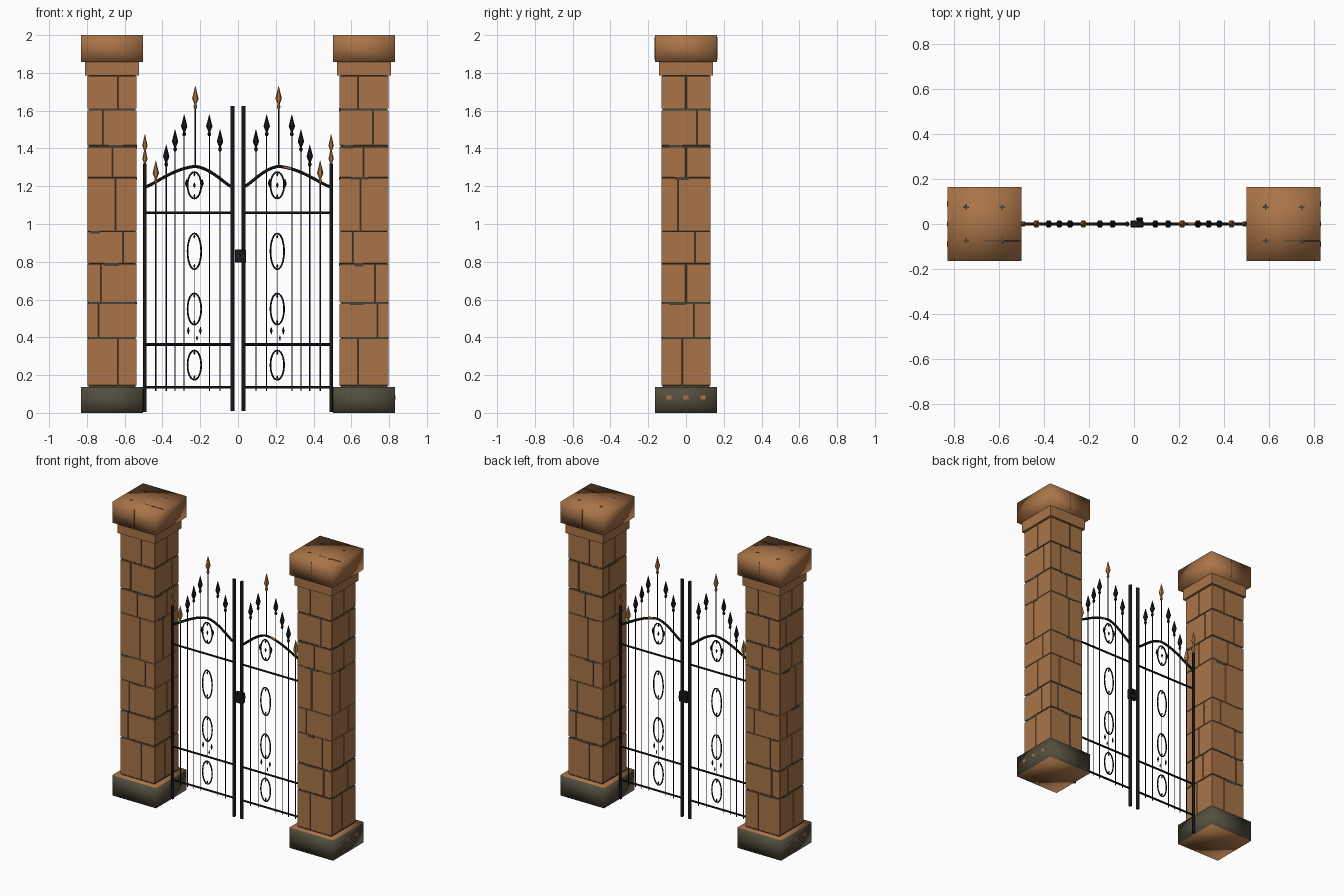
import bpy, bmesh, math, random
from mathutils import Matrix, Vector

random.seed(4)
if "Cube" in bpy.data.objects:
    bpy.data.objects.remove(bpy.data.objects["Cube"])


def material(name, rgb):
    m = bpy.data.materials.new(name)
    m.use_nodes = True
    m.diffuse_color = (*rgb, 1)
    m.node_tree.nodes["Principled BSDF"].inputs["Base Color"].default_value = (*rgb, 1)
    return m


SANDSTONE = material("sandstone", (0.40, 0.175, 0.065))
PLINTH = material("dark plinth stone", (0.085, 0.075, 0.047))
MORTAR = material("mortar", (0.06, 0.055, 0.038))
IRON = material("black iron", (0.01, 0.01, 0.011))
COPPER = material("aged copper", (0.44, 0.19, 0.055))


def finish(bm, name, mats, smooth_angle=0):
    bmesh.ops.recalc_face_normals(bm, faces=bm.faces)
    mesh = bpy.data.meshes.new(name)
    bm.to_mesh(mesh)
    bm.free()
    obj = bpy.data.objects.new(name, mesh)
    bpy.context.collection.objects.link(obj)
    for m in mats:
        mesh.materials.append(m)
    if smooth_angle:
        bpy.ops.object.select_all(action="DESELECT")
        obj.select_set(True)
        bpy.context.view_layer.objects.active = obj
        bpy.ops.object.shade_smooth_by_angle(angle=math.radians(smooth_angle))
    return obj


def box(bm, low, high):
    low, high = Vector(low), Vector(high)
    mat = Matrix.Translation((low + high) / 2) @ Matrix.Diagonal((*(high - low), 1))
    bmesh.ops.create_cube(bm, size=1, matrix=mat)


def slab(bm, x, half, z0, z1):
    box(bm, (x - half, -half, z0), (x + half, half, z1))


def quarter_faces(bm):
    """Split every face in four so that soft shading rounds the stone."""
    bmesh.ops.subdivide_edges(bm, edges=bm.edges[:], cuts=1, use_grid_fill=True)


def bevel(obj, width):
    mod = obj.modifiers.new("worn edges", "BEVEL")
    mod.width = width
    mod.segments = 1


def lathe(bm, x, profile, sides=8):
    """Turned piece about a vertical axis; profile is (radius, height)."""
    rings = []
    for r, z in profile:
        rings.append([bm.verts.new((x + r * math.cos(math.tau * i / sides),
                                    r * math.sin(math.tau * i / sides), z)) for i in range(sides)])
    for a, b in zip(rings, rings[1:]):
        for i in range(sides):
            j = (i + 1) % sides
            bm.faces.new((a[i], a[j], b[j], b[i]))
    bm.faces.new(rings[0])
    bm.faces.new(rings[-1])


def tube(bm, points, radius, closed=False, sides=6):
    """Round bar swept along (x, z) points in the plane of the gate."""
    n, rings = len(points), []
    for k, (x, z) in enumerate(points):
        prev = points[k - 1] if closed or k else points[0]
        nxt = points[(k + 1) % n] if closed or k < n - 1 else points[-1]
        side = Vector((prev[1] - nxt[1], 0, nxt[0] - prev[0])).normalized()
        ring = []
        for i in range(sides):
            a = math.tau * i / sides
            p = Vector((x, 0, z)) + radius * (side * math.cos(a) + Vector((0, math.sin(a), 0)))
            ring.append(bm.verts.new(p))
        rings.append(ring)
    for k in range(n if closed else n - 1):
        a, b = rings[k], rings[(k + 1) % n]
        for i in range(sides):
            j = (i + 1) % sides
            bm.faces.new((a[i], a[j], b[j], b[i]))
    if not closed:
        bm.faces.new(rings[0])
        bm.faces.new(rings[-1])


def oval(bm, x, z, w, h, radius):
    pts = [(x + w * math.cos(math.tau * i / 24), z + h * math.sin(math.tau * i / 24)) for i in range(24)]
    tube(bm, pts, radius, closed=True)


def bead(bm, x, z, r, h):
    lathe(bm, x, [(r * 0.2, z - h), (r, z), (r * 0.2, z + h)], 6)


def spear(bm, x, tip, length, r):
    base = tip - length
    lathe(bm, x, [(r * 0.35, base), (r * 0.6, base + length * 0.1), (r * 0.3, base + length * 0.2),
                  (r, base + length * 0.45), (0.001, tip)], 6)


# Stone pillars
COURSES = [0.145, 0.40, 0.585, 0.79, 0.96, 1.245, 1.415, 1.61, 1.785]
SEAMS_X = [0.03, -0.07, -0.06, 0.06, 0.02, 0.0, -0.05, 0.03]
SEAMS_Y = [-0.02, 0.04, 0.0, 0.05, -0.04, 0.0, 0.06, 0.0]
WIDE_JOINTS = (0.40, 0.585, 1.415, 1.61)
HALF, GAP = 0.13, 0.0025


def pillar(side, sign):
    cx = 0.667 * sign

    bm = bmesh.new()
    slab(bm, cx, 0.165, 0, 0.138)
    quarter_faces(bm)
    bm.normal_update()
    for f in bm.faces:
        f.material_index = 1 if abs(f.normal.z) > 0.5 else 0
    finish(bm, side + "_pillar_plinth", [PLINTH, SANDSTONE], 180)

    bm = bmesh.new()
    slab(bm, cx, HALF - 0.005, 0.13, 1.8)
    # Ragged mortar smeared over some of the joints
    for z in COURSES[1:-1]:
        for face in range(4):
            if random.random() < 0.55:
                a = random.uniform(-0.12, 0.03)
                b = a + random.uniform(0.04, 0.09)
                low, high = z - random.uniform(0.008, 0.016), z + 0.003
                s = (HALF + 0.001) * (1 if face < 2 else -1)
                ends = sorted((s, s * 0.9))
                if face % 2:
                    box(bm, (cx + a, ends[0], low), (cx + b, ends[1], high))
                else:
                    box(bm, (cx + ends[0], a, low), (cx + ends[1], b, high))
    finish(bm, side + "_pillar_mortar", [MORTAR])

    # Four blocks in each course
    bm = bmesh.new()
    for z0, z1, sx, sy in zip(COURSES, COURSES[1:], SEAMS_X, SEAMS_Y):
        sx *= -sign
        top = z1 - (0.008 if z1 in WIDE_JOINTS else 0.002)
        for x0, x1 in ((-HALF, sx - GAP), (sx + GAP, HALF)):
            for y0, y1 in ((-HALF, sy - GAP), (sy + GAP, HALF)):
                box(bm, (cx + x0, y0, z0 + 0.001), (cx + x1, y1, top))
    bevel(finish(bm, side + "_pillar_blocks", [SANDSTONE]), 0.0015)

    bm = bmesh.new()
    slab(bm, cx, 0.142, 1.785, 1.862)
    finish(bm, side + "_pillar_neck", [SANDSTONE])
    bm = bmesh.new()
    slab(bm, cx, 0.165, 1.858, 2.0)
    quarter_faces(bm)
    finish(bm, side + "_pillar_cap", [SANDSTONE], 180)

    # Thin cracks on the cap and worn spots on the plinth
    bm = bmesh.new()
    for dx in (-0.08, 0.08):
        for y in (-0.075, 0.075):
            box(bm, (cx + dx - 0.012, y - 0.003, 1.998), (cx + dx + 0.012, y + 0.003, 2.0005))
            box(bm, (cx + dx - 0.003, y - 0.012, 1.998), (cx + dx + 0.003, y + 0.012, 2.0005))
    box(bm, (cx, -0.077, 1.998), (cx + 0.16, -0.073, 2.0004))
    for y in (-1, 1):
        box(bm, (cx - 0.001, y * 0.165 - 0.0005, 1.87), (cx + 0.001, y * 0.165 + 0.0005, 1.99))
    finish(bm, side + "_cap_cracks", [MORTAR])
    bm = bmesh.new()
    for y in (-0.09, 0, 0.09):
        x = cx + sign * 0.165
        box(bm, (x - 0.0005, y - 0.012, 0.07), (x + 0.0005, y + 0.012, 0.092))
    finish(bm, side + "_plinth_spots", [SANDSTONE])


# Wrought iron gates
def gate(side, sign, mid, ring_x):
    inner, outer = 0.03, 0.493

    bm = bmesh.new()
    lathe(bm, sign * inner, [(0.011, 0.01), (0.011, 1.625)])
    lathe(bm, sign * outer, [(0.009, 0.005), (0.009, 1.32)])
    finish(bm, side + "_gate_posts", [IRON], 50)

    bm = bmesh.new()
    for z in (0.135, 0.362, 1.06):
        tube(bm, [(sign * inner, z), (sign * outer, z)], 0.007)
    # Bell-shaped top rail, eased from each end to the crest
    arch = []
    for i in range(25):
        x = inner + (outer - inner) * i / 24
        t = (x - inner) / (mid - inner) if x < mid else (outer - x) / (outer - mid)
        arch.append((sign * x, 1.195 + 0.11 * t ** 1.3 * (2.1 - 1.1 * t)))
    tube(bm, arch, 0.008)
    finish(bm, side + "_gate_rails", [IRON], 50)

    bars, black, copper = bmesh.new(), bmesh.new(), bmesh.new()
    tips = [(0.095, 1.50), (0.152, 1.58), (0.285, 1.58), (0.333, 1.50), (0.38, 1.42)]
    for x, tip in tips:
        lathe(bars, sign * x, [(0.0028, 0.115), (0.0028, tip - 0.1)], 6)
        spear(black, sign * x, tip, 0.115, 0.017)
    for x, tip, foot in ((mid, 1.73, 1.3), (0.435, 1.335, 0.115)):
        lathe(bars, sign * x, [(0.0035, foot), (0.0035, tip - 0.1)], 6)
        spear(copper, sign * x, tip, 0.12, 0.017)
    spear(copper, sign * outer, 1.40, 0.10, 0.014)
    spear(copper, sign * outer, 1.475, 0.11, 0.014)
    # Worn copper showing on the left arch and on the right centre rod
    if sign > 0:
        tube(copper, arch[11:14], 0.0085)
        lathe(bars, ring_x, [(0.0015, 0.33), (0.0015, 0.77)], 6)
    else:
        lathe(copper, -ring_x, [(0.0018, 0.37), (0.0018, 0.77)], 6)
    finish(bars, side + "_gate_bars", [IRON], 50)
    finish(black, side + "_gate_spearheads", [IRON])
    finish(copper, side + "_gate_copper_parts", [COPPER], 50)

    # Column of oval rings with small beads
    bm = bmesh.new()
    x = sign * ring_x
    for z, h in ((1.205, 0.07), (0.855, 0.095), (0.55, 0.083), (0.253, 0.078)):
        oval(bm, x, z, 0.036, h, 0.0045)
        bead(bm, x, z + h * 0.82, 0.006, 0.01)
        bead(bm, x, z - h * 0.82, 0.006, 0.01)
    bead(bm, x, 1.205, 0.007, 0.014)
    for d in (-1, 1):
        bead(bm, x + d * 0.041, 1.215, 0.009, 0.022)
        bead(bm, x + d * 0.032, 0.435, 0.007, 0.02)
    bead(bm, x + 0.014, 0.395, 0.005, 0.014)
    finish(bm, side + "_gate_ovals", [IRON], 50)


for side, sign, mid, ring_x in (("left", 1, 0.215, 0.208), ("right", -1, 0.226, 0.231)):
    pillar(side, sign)
    gate(side, sign, mid, ring_x)

# Lock between the gates, with a small handle behind
bm = bmesh.new()
box(bm, (-0.015, -0.015, 0.795), (0.042, 0.016, 0.865))
box(bm, (0.01, 0.016, 0.82), (0.04, 0.028, 0.84))
bevel(finish(bm, "gate_lock", [IRON]), 0.003)
